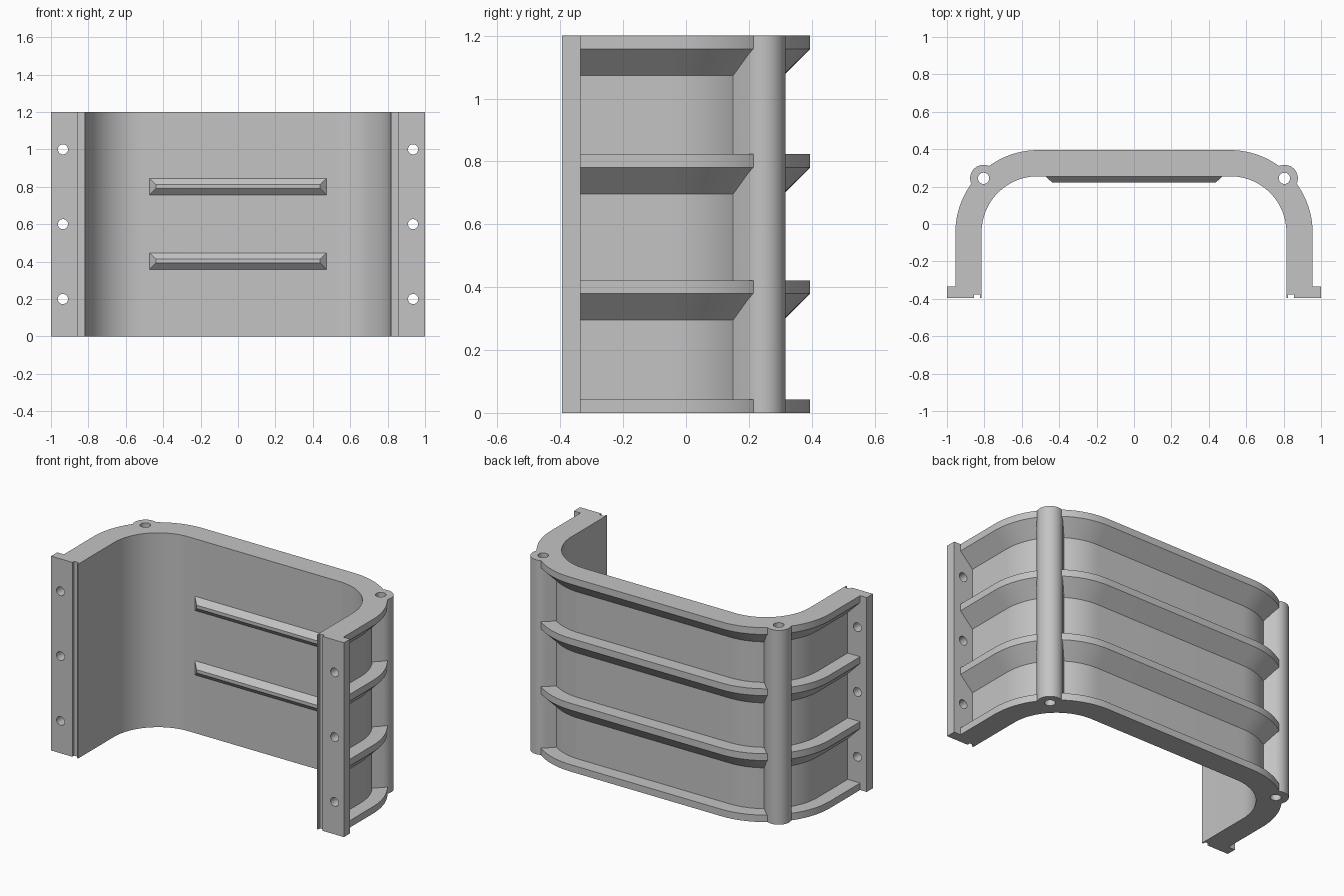
import bpy, bmesh
from math import pi, sin, cos, radians
from mathutils import Vector, Matrix

if "Cube" in bpy.data.objects:
    bpy.data.objects.remove(bpy.data.objects["Cube"], do_unlink=True)

HEIGHT = 1.2
CX, CY = 0.515, -0.045               # centre of the corner arcs
R_IN, R_WALL, R_RIB = 0.30, 0.355, 0.44
FLANGE_BACK, FLANGE_FRONT = -0.335, -0.395

grey = bpy.data.materials.new("mid grey")
grey.use_nodes = True
grey.diffuse_color = (0.55, 0.55, 0.55, 1)
grey.node_tree.nodes["Principled BSDF"].inputs["Base Color"].default_value = grey.diffuse_color


def finish(name, bm):
    bmesh.ops.recalc_face_normals(bm, faces=bm.faces)
    mesh = bpy.data.meshes.new(name)
    bm.to_mesh(mesh)
    bm.free()
    mesh.materials.append(grey)
    obj = bpy.data.objects.new(name, mesh)
    bpy.context.collection.objects.link(obj)
    return obj


def loft(name, rings):
    """Skin a list of equal closed rings and cap both ends."""
    bm = bmesh.new()
    rows = [[bm.verts.new(p) for p in ring] for ring in rings]
    n = len(rows[0])
    for a, b in zip(rows, rows[1:]):
        for i in range(n):
            j = (i + 1) % n
            bm.faces.new((a[i], a[j], b[j], b[i]))
    bm.faces.new(rows[0])
    bm.faces.new(rows[-1])
    return finish(name, bm)


def prism(name, outline):
    return loft(name, [[(x, y, z) for x, y in outline] for z in (0, HEIGHT)])


def rod(name, location, radius, length, rotation=Matrix()):
    bm = bmesh.new()
    bmesh.ops.create_cone(bm, cap_ends=True, segments=40, radius1=radius, radius2=radius,
                          depth=length, matrix=Matrix.Translation(location) @ rotation)
    return finish(name, bm)


def activate(obj):
    bpy.ops.object.select_all(action='DESELECT')
    obj.select_set(True)
    bpy.context.view_layer.objects.active = obj


def combine(obj, tool, operation):
    """Apply a boolean and remove its tool."""
    mod = obj.modifiers.new(operation, 'BOOLEAN')
    mod.operation, mod.object, mod.solver = operation, tool, 'EXACT'
    activate(obj)
    bpy.ops.object.modifier_apply(modifier=mod.name)
    bpy.data.objects.remove(tool, do_unlink=True)


def smooth(obj):
    activate(obj)
    bpy.ops.object.shade_smooth_by_angle(angle=radians(25))


# Wall section: thin wall with ribs, each sloped at 45 degrees underneath
section = [(R_IN, 0), (R_RIB, 0), (R_RIB, 0.043), (R_WALL, 0.043)]
for top in (0.422, 0.823, HEIGHT):
    section += [(R_WALL, top - 0.127), (R_RIB, top - 0.042), (R_RIB, top)]
    if top < HEIGHT:
        section.append((R_WALL, top))
section.append((R_IN, HEIGHT))

# Sweep the section round the U: leg, corner, back, corner, leg
STEPS = 24
corner = [(CX, CY, pi / 2 * i / STEPS) for i in range(STEPS + 1)]
stations = [(CX, FLANGE_BACK, 0)] + corner
stations += [(-x, y, pi - a) for x, y, a in reversed(stations)]
shell = loft("ribbed_wall", [[(x + r * cos(a), y + r * sin(a), z) for r, z in section]
                             for x, y, a in stations])

# Round pin bosses with webs back to the wall, bored through
BOSS_R, BOSS_DIST = 0.072, 0.409
for side in (1, -1):
    arc = [-pi / 2 + pi * i / 24 for i in range(25)]
    local = [(BOSS_DIST + BOSS_R * cos(a), BOSS_R * sin(a)) for a in arc]
    local += [(0.335, BOSS_R), (0.335, -BOSS_R)]
    c = cos(pi / 4)
    outline = [(side * (CX + c * (u - v)), CY + c * (u + v)) for u, v in local]
    combine(shell, prism("boss", outline), 'UNION')
    centre = (side * (CX + c * BOSS_DIST), CY + c * BOSS_DIST, HEIGHT / 2)
    combine(shell, rod("bore", centre, 0.03, 2), 'DIFFERENCE')
smooth(shell)

# Bolt flanges with a seal groove in the front face
groove_y = FLANGE_FRONT + 0.018
for side, label in ((1, "left"), (-1, "right")):
    outline = [(0.815, FLANGE_BACK), (0.815, FLANGE_FRONT), (0.824, FLANGE_FRONT),
               (0.824, groove_y), (0.855, groove_y), (0.855, FLANGE_FRONT),
               (1, FLANGE_FRONT), (1, FLANGE_BACK)]
    flange = prism(label + "_flange", [(side * x, y) for x, y in outline])
    for z in (0.2, 0.6, 1.0):
        drill = rod("drill", (side * 0.936, -0.365, z), 0.027, 0.3,
                    Matrix.Rotation(pi / 2, 4, 'X'))
        combine(flange, drill, 'DIFFERENCE')
    smooth(flange)

# Bevelled bars on the inside of the back wall
back_y = CY + R_IN
for label, z in (("lower", 0.403), ("upper", 0.801)):
    rings = []
    for y, inset in ((back_y + 0.02, 0), (back_y, 0), (back_y - 0.032, 0.034)):
        w, h = 0.473 - inset, 0.044 - inset
        rings.append([(-w, y, z - h), (w, y, z - h), (w, y, z + h), (-w, y, z + h)])
    loft(label + "_inner_bar", rings)
